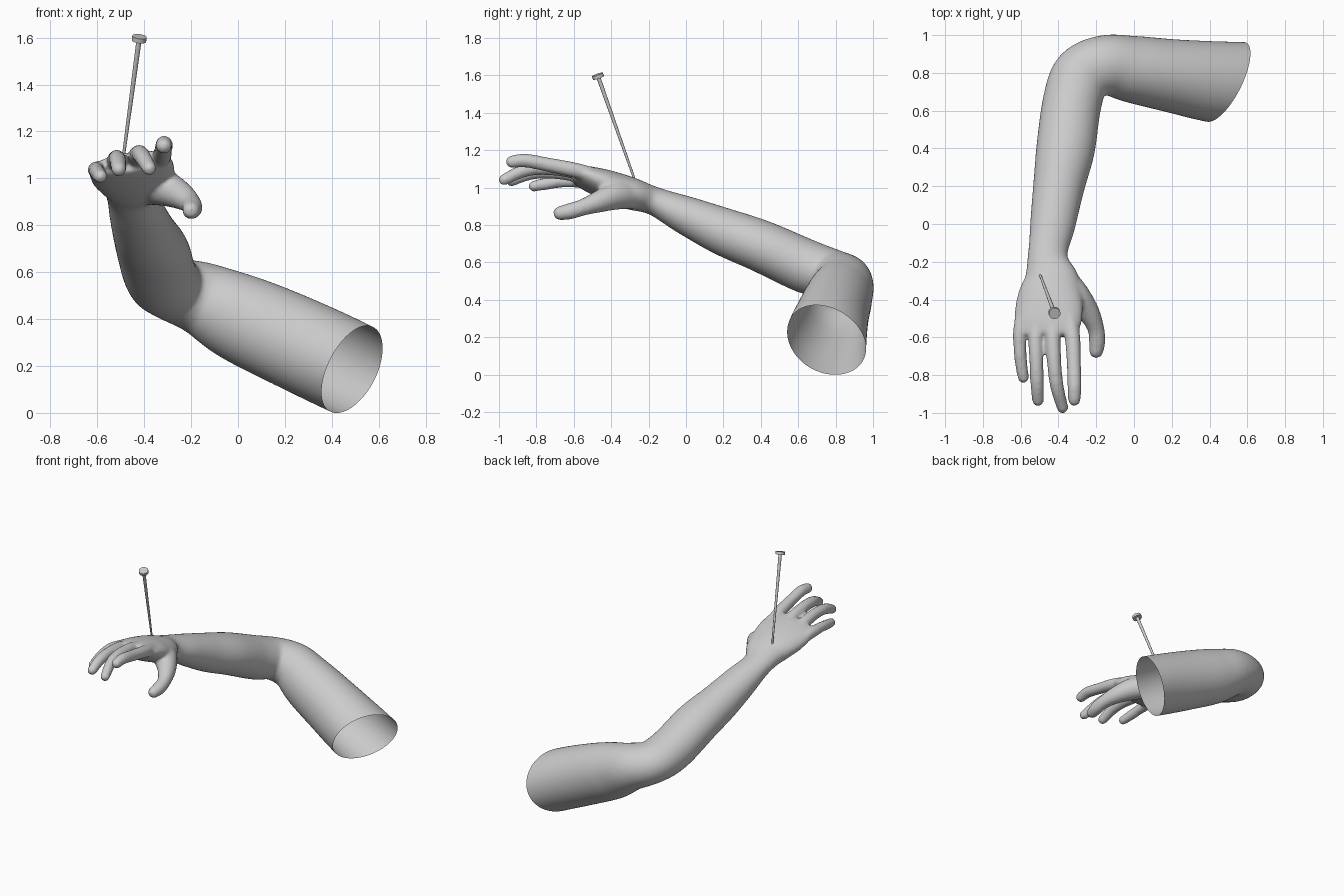
import bpy, bmesh, math
from mathutils import Vector, Matrix

if "Cube" in bpy.data.objects:
    bpy.data.objects.remove(bpy.data.objects["Cube"])

Z = Vector((0, 0, 1))


def catmull(rows, steps):
    # smooth interpolation of any row of numbers
    out, n = [], len(rows)
    for i in range(n - 1):
        p = [rows[max(0, min(n - 1, i + k))] for k in (-1, 0, 1, 2)]
        for s in range(steps):
            t = s / steps
            out.append([0.5 * (2 * b + (c - a) * t + (2 * a - 5 * b + 4 * c - d) * t * t
                               + (3 * b - a - 3 * c + d) * t ** 3) for a, b, c, d in zip(*p)])
    out.append(list(rows[-1]))
    return out


def loft(bm, rows, steps=6, sides=56, tip=False):
    # rows: x, y, z, side radius, up radius, roll
    rows = catmull(rows, steps)
    pts = [Vector(r[:3]) for r in rows]
    dirs = [(pts[min(i + 1, len(pts) - 1)] - pts[max(i - 1, 0)]).normalized() for i in range(len(pts))]
    if tip:
        end, d, last = pts[-1], dirs[-1], rows[-1]
        for off, k in ((0.45, 0.89), (0.75, 0.66), (0.93, 0.36)):
            pts.append(end + d * off * last[3])
            dirs.append(d)
            rows.append(last[:3] + [last[3] * k, last[4] * k, last[5]])
    rings = []
    for c, d, r in zip(pts, dirs, rows):
        side = d.cross(Z).normalized()
        up = side.cross(d)
        rot = Matrix.Rotation(r[5], 3, d)
        side, up = rot @ side, rot @ up
        rings.append([bm.verts.new(c + side * r[3] * math.cos(a) + up * r[4] * math.sin(a))
                      for a in (2 * math.pi * j / sides for j in range(sides))])
    for a, b in zip(rings, rings[1:]):
        for j in range(sides):
            k = (j + 1) % sides
            bm.faces.new((a[j], a[k], b[k], b[j]))
    bm.faces.new(rings[0][::-1])
    bm.faces.new(rings[-1])


def make_object(name, bm):
    bmesh.ops.recalc_face_normals(bm, faces=bm.faces[:])
    me = bpy.data.meshes.new(name)
    bm.to_mesh(me)
    bm.free()
    ob = bpy.data.objects.new(name, me)
    bpy.context.collection.objects.link(ob)
    return ob


bm = bmesh.new()
# upper arm, elbow, forearm, wrist and palm
loft(bm, [
    (0.70, 0.740, 0.08, 0.220, 0.195, 0),
    (0.45, 0.750, 0.203, 0.217, 0.203, 0),
    (0.20, 0.785, 0.32, 0.194, 0.199, 0),
    (0.00, 0.818, 0.41, 0.178, 0.187, 0),
    (-0.15, 0.840, 0.485, 0.160, 0.158, 0),
    (-0.275, 0.785, 0.530, 0.158, 0.138, 0),
    (-0.328, 0.64, 0.580, 0.156, 0.144, 0),
    (-0.362, 0.40, 0.688, 0.155, 0.138, 0),
    (-0.398, 0.20, 0.765, 0.136, 0.127, 0),
    (-0.430, 0.00, 0.852, 0.120, 0.103, 0),
    (-0.457, -0.17, 0.928, 0.105, 0.076, 0),
    (-0.440, -0.30, 0.970, 0.150, 0.086, 0.05),
    (-0.447, -0.42, 1.012, 0.178, 0.080, 0.13),
    (-0.457, -0.53, 1.050, 0.178, 0.062, 0.16),
    (-0.460, -0.59, 1.070, 0.158, 0.042, 0.16)])

# fingers and thumb: x, y, z, radius
digits = [
    [(-0.36, -0.40, 1.04, .038), (-0.327, -0.58, 1.090, .041), (-0.318, -0.75, 1.125, .038),
     (-0.315, -0.86, 1.145, .037), (-0.316, -0.93, 1.138, .034)],
    [(-0.43, -0.40, 1.03, .038), (-0.43, -0.58, 1.085, .041), (-0.422, -0.74, 1.105, .038),
     (-0.408, -0.86, 1.093, .036), (-0.378, -0.972, 1.042, .031)],
    [(-0.50, -0.40, 1.02, .038), (-0.52, -0.58, 1.068, .040), (-0.517, -0.73, 1.085, .037),
     (-0.513, -0.84, 1.075, .036), (-0.508, -0.933, 1.038, .032)],
    [(-0.56, -0.38, 0.99, .038), (-0.600, -0.54, 1.032, .038), (-0.604, -0.66, 1.034, .034),
     (-0.597, -0.74, 1.022, .033), (-0.586, -0.813, 1.008, .030)],
    [(-0.39, -0.27, 0.957, .070), (-0.315, -0.37, 0.958, .076), (-0.245, -0.46, 0.927, .060),
     (-0.203, -0.55, 0.895, .045), (-0.195, -0.62, 0.874, .044), (-0.200, -0.673, 0.863, .038)]]
for d in digits:
    loft(bm, [(x, y, z, r, r, 0) for x, y, z, r in d], steps=5, sides=20, tip=True)

# fuse into one skin
src = make_object("arm_source", bm)
rm = src.modifiers.new("fuse", 'REMESH')
rm.mode = 'VOXEL'
rm.voxel_size = 0.010
sm = src.modifiers.new("soften", 'SMOOTH')
sm.factor = 0.5
sm.iterations = 8
ev = src.evaluated_get(bpy.context.evaluated_depsgraph_get())
bm = bmesh.new()
bm.from_mesh(ev.to_mesh())
ev.to_mesh_clear()
bpy.data.objects.remove(src)

# open slanted cut at the shoulder end
bmesh.ops.bisect_plane(bm, geom=bm.verts[:] + bm.edges[:] + bm.faces[:],
                       plane_co=(0.495, 0.76, 0.19), plane_no=(1, -0.55, -0.5), clear_outer=True)
for f in bm.faces:
    f.smooth = True
me = bpy.data.meshes.new("arm")
bm.to_mesh(me)
bm.free()
bpy.context.collection.objects.link(bpy.data.objects.new("arm", me))

# nail stuck in the back of the hand
tip, top = Vector((-0.497, -0.270, 1.03)), Vector((-0.420, -0.474, 1.605))
axis = (top - tip).normalized()
rot = axis.to_track_quat('Z', 'Y').to_matrix().to_4x4()


def rod(name, a, b, r1, r2):
    bm = bmesh.new()
    bmesh.ops.create_cone(bm, cap_ends=True, segments=20, radius1=r1, radius2=r2, depth=(b - a).length,
                          matrix=Matrix.Translation((a + b) / 2) @ rot)
    ob = make_object(name, bm)
    bpy.context.view_layer.objects.active = ob
    ob.select_set(True)
    bpy.ops.object.shade_smooth_by_angle(angle=math.radians(35))
    ob.select_set(False)


rod("nail_shaft", tip, top - axis * 0.02, 0.006, 0.011)
rod("nail_head", top - axis * 0.02, top, 0.031, 0.031)
